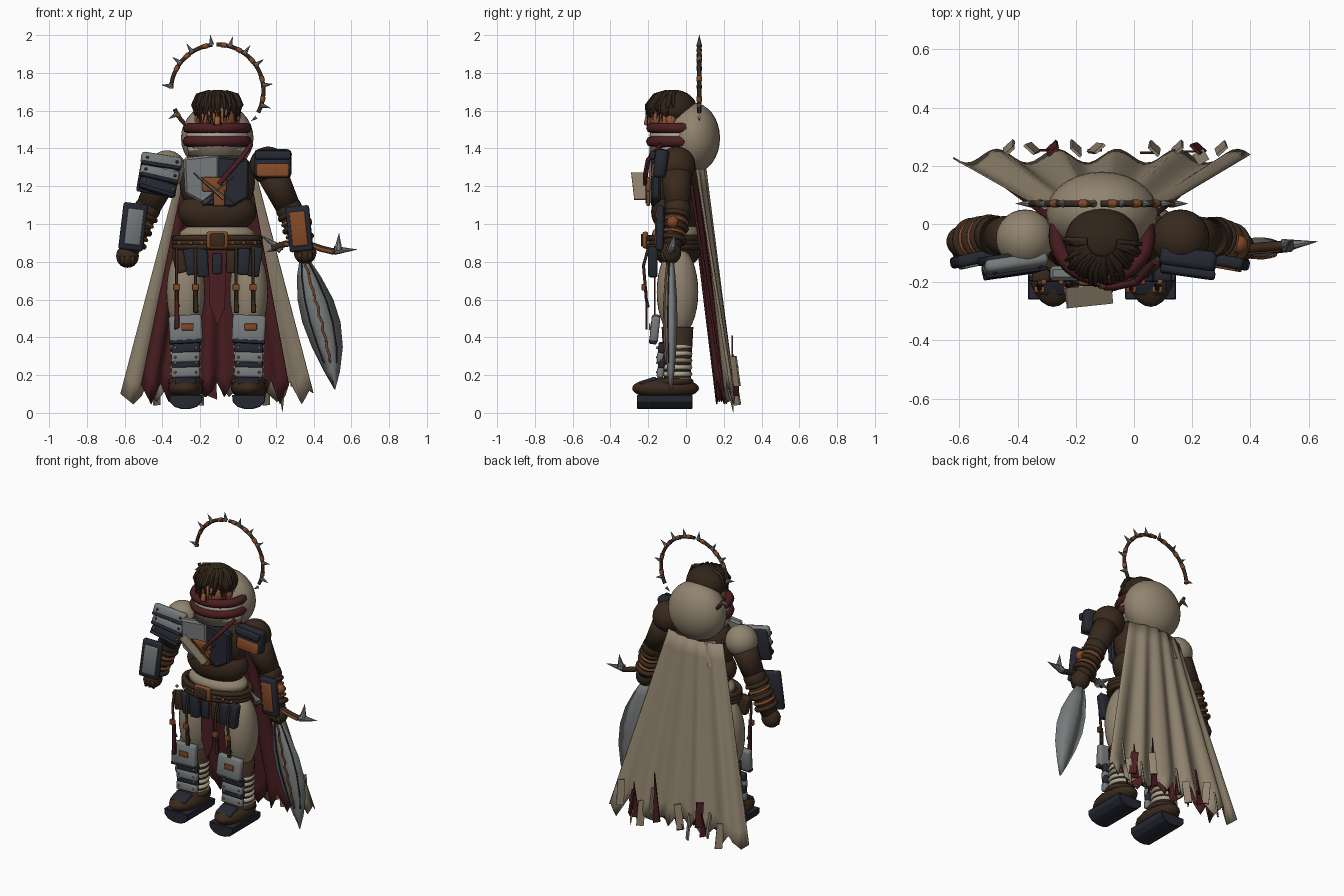
import bpy, bmesh, math, random
from mathutils import Vector, Matrix, Euler

random.seed(4)
if "Cube" in bpy.data.objects:
    bpy.data.objects.remove(bpy.data.objects["Cube"])
CX = -0.11  # body axis


def material(name, *rgb):
    m = bpy.data.materials.new(name)
    m.use_nodes = True
    m.diffuse_color = (*rgb, 1)
    m.node_tree.nodes["Principled BSDF"].inputs["Base Color"].default_value = (*rgb, 1)
    return m


linen = material("linen", .285, .23, .16)
bone = material("pale_wrap", .46, .41, .32)
steel = material("steel", .185, .197, .198)
navy = material("dark_iron", .019, .021, .032)
brown = material("dark_leather", .04, .022, .012)
hair_mat = material("hair_brown", .03, .018, .01)
rust = material("rust", .22, .066, .02)
red = material("dark_red", .07, .013, .015)
skin = material("skin", .3, .1, .04)


def add(name, bm, mat, smooth=False):
    bmesh.ops.recalc_face_normals(bm, faces=bm.faces)
    for f in bm.faces:
        f.smooth = smooth
    mesh = bpy.data.meshes.new(name)
    bm.to_mesh(mesh)
    bm.free()
    mesh.materials.append(mat)
    obj = bpy.data.objects.new(name, mesh)
    bpy.context.collection.objects.link(obj)
    return obj


def frame(loc, rot=(0, 0, 0)):
    return Matrix.Translation(loc) @ Euler([math.radians(a) for a in rot]).to_matrix().to_4x4()


def ball(name, mat, loc, size):
    bm = bmesh.new()
    size = size if isinstance(size, tuple) else (size,) * 3
    bmesh.ops.create_uvsphere(bm, u_segments=28, v_segments=16, radius=1,
                              matrix=Matrix.Translation(loc) @ Matrix.Diagonal((*size, 1)))
    return add(name, bm, mat, True)


def box(name, mat, loc, size, rot=(0, 0, 0), bevel=.008):
    bm = bmesh.new()
    bmesh.ops.create_cube(bm, size=1, matrix=Matrix.Diagonal((*size, 1)))
    if bevel:
        bmesh.ops.bevel(bm, geom=bm.edges[:], offset=bevel, segments=2, affect='EDGES', profile=.5)
    bm.transform(frame(loc, rot))
    return add(name, bm, mat, bevel > 0)


def cone(name, mat, a, b, ra, rb=0, sides=20):
    a, b = Vector(a), Vector(b)
    turn = (b - a).to_track_quat('Z', 'Y').to_matrix().to_4x4()
    bm = bmesh.new()
    bmesh.ops.create_cone(bm, cap_ends=True, segments=sides, radius1=ra, radius2=rb,
                          depth=(b - a).length, matrix=Matrix.Translation((a + b) / 2) @ turn)
    return add(name, bm, mat, sides > 8)


def tube(name, mat, pts, radius, closed=False, tips=None):
    cu = bpy.data.curves.new(name, 'CURVE')
    cu.dimensions, cu.bevel_depth, cu.bevel_resolution, cu.use_fill_caps = '3D', radius, 2, True
    sp = cu.splines.new('POLY')
    sp.points.add(len(pts) - 1)
    for i, p in enumerate(pts):
        sp.points[i].co = (*p, 1)
        sp.points[i].radius = tips[i] if tips else 1
    sp.use_cyclic_u = closed
    cu.materials.append(mat)
    obj = bpy.data.objects.new(name, cu)
    bpy.context.collection.objects.link(obj)
    bpy.ops.object.select_all(action='DESELECT')
    obj.select_set(True)
    bpy.context.view_layer.objects.active = obj
    bpy.ops.object.convert(target='MESH')


def ring(name, mat, loc, rx, ry, thick, axis=(0, 0, 1)):
    q = Vector(axis).to_track_quat('Z', 'Y')
    pts = [Vector(loc) + q @ Vector((rx * math.cos(a), ry * math.sin(a), 0))
           for a in (i * math.tau / 32 for i in range(32))]
    tube(name, mat, pts, thick, True)


def plate(name, mat, outline, y, thick=.02, bevel=.006):
    """Front-facing slab cut to an outline in x and z."""
    bm = bmesh.new()
    face = bm.faces.new([bm.verts.new((x, y, z)) for x, z in outline])
    moved = bmesh.ops.extrude_face_region(bm, geom=[face])["geom"]
    bmesh.ops.translate(bm, vec=(0, thick, 0), verts=[v for v in moved if isinstance(v, bmesh.types.BMVert)])
    if bevel:
        bmesh.ops.bevel(bm, geom=bm.edges[:], offset=bevel, segments=1, affect='EDGES')
    return add(name, bm, mat)


def framed(name, rim, panel, loc, size, rot=(0, 0, 0)):
    box(name, rim, loc, size, rot, .012)
    inset = frame(loc, rot) @ Vector((0, -size[1] / 2, 0))
    box(name + "_panel", panel, inset, (size[0] * .66, .016, size[2] * .76), rot, .006)


# Torso, hips and belt
ball("chest", brown, (CX, -.05, 1.22), (.2, .13, .2))
ball("abdomen", brown, (CX, -.055, 1.065), (.208, .13, .125))
ball("waist_cloth", linen, (CX, -.05, .945), (.2, .13, .065))
ball("hips", brown, (CX, -.045, .87), (.21, .125, .11))
for i in range(3):
    ring("belt", brown, (CX, -.06, .88 + .022 * i), .225, .14, .017)
framed("buckle", rust, brown, (CX, -.215, .915), (.115, .03, .09))
for i, x in enumerate((-.31, -.25, -.19, -.03, .03, .09)):
    box("belt_pouch", navy if i % 3 else brown, (x, -.175, .8), (.062, .05, .12 + .02 * (i % 3)), (0, 4 * (i - 3), 0), .01)
    ball("belt_stud", rust, (x, -.2, .9), .01)
plate("loincloth", red, [(-.16, .87), (-.06, .87), (-.07, .55), (-.11, .46), (-.15, .57)], -.17, .008, 0)
box("loincloth_strap", navy, (CX, -.185, .79), (.05, .02, .11))

# Hanging tassels over the thighs
for i, x in enumerate((-.325, -.225, -.01, .08)):
    tube("tassel_cord", brown, [(x, -.2, .87), (x, -.225, .78), (x, -.21, .6), (x + .01, -.2, .56)], .008)
    box("tassel_buckle", rust, (x, -.225, .665), (.036, .02, .034), bevel=.004)
    plate("tassel_strip", brown if i else red, [(x - .012, .65), (x + .012, .65), (x + .015, .45 + .08 * (i > 0)), (x - .012, .44 + .09 * (i > 0))], -.215, .012, .003)

# Legs, armour and boots
for s in (-1, 1):
    x = CX + s * .167
    ball("thigh", linen, (x, -.045, .64), (.102, .11, .24))
    cone("shin", brown, (x, -.045, .12), (x, -.045, .455), .066, .084)
    for i in range(6):
        ring("shin_wrap", bone if i % 3 else linen, (x, -.048, .17 + .036 * i), .07, .068, .014)
    box("knee_plate", steel, (x, -.165, .445), (.175, .045, .145), (-6, s * 3, 0), .014)
    box("knee_rim", navy, (x, -.175, .378), (.17, .04, .02), (-6, s * 3, 0), .006)
    box("knee_badge", rust, (x + .01, -.192, .455), (.065, .01, .035), bevel=.003)
    for i, (z, m) in enumerate(((.345, navy), (.295, steel), (.265, navy), (.215, steel))):
        box("shin_plate", m, (x, -.13 - .006 * (i % 2), z), (.15, .035, .055), (-5, s * 2, 0), .01)
        for t in (-1, 1):
            ball("shin_rivet", rust if i % 2 else steel, (x + t * .055, -.152, z), .007)
    ball("boot", brown, (x, -.108, .13), (.094, .177, .058))
    cone("ankle", brown, (x, -.045, .1), (x, -.045, .2), .085, .07)
    half = ((.088, .095), (.086, .06), (.06, .032), (.02, .02))
    plate("sole", navy, [(x + a, z) for a, z in half] + [(x - a, z) for a, z in reversed(half)], -.26, .295, .004)
    box("toe_plate", navy, (x, -.2, .168), (.11, .09, .025), (18, 0, 0))
    ring("boot_strap", brown, (x, -.06, .165), .08, .085, .016)

# Arms with wrapped forearms
arms = {-1: ((-.375, -.05, 1.29), (-.48, -.04, 1.08), (-.585, -.06, .83), linen),
        1: ((.16, -.05, 1.31), (.27, -.045, 1.08), (.355, -.08, .85), brown)}
for s, (top, elbow, hand, cap) in arms.items():
    ball("shoulder", cap, top, .1)
    cone("upper_arm", brown, top, elbow, .085, .065)
    ball("elbow", brown, elbow, .07)
    cone("forearm", brown, elbow, hand, .065, .048)
    ball("fist", brown, hand, (.06, .055, .062))
    e, h = Vector(elbow), Vector(hand)
    for i in range(5):
        ring("forearm_strap", rust if i % 2 else brown, e.lerp(h, .15 + .14 * i), .061, .061, .009 if i % 2 else .015, h - e)
    for i in range(3):
        cone("finger", brown, h + Vector((.025 * (i - 1), -.045, 0)), h + Vector((.028 * (i - 1), -.03, -.05)), .014, .01, 10)
framed("right_vambrace", navy, steel, (-.555, -.12, .985), (.13, .04, .25), (0, 7, 12))
framed("left_vambrace", navy, rust, (.325, -.13, .975), (.125, .04, .24), (0, -6, -10))
ball("elbow_stud", rust, (.36, -.07, 1.01), .032)

# Shoulder armour
box("right_pauldron_base", navy, (-.42, -.115, 1.255), (.21, .03, .2), (0, 10, 8), .01)
for i, m in enumerate((steel, steel, navy)):
    turn = (-15, 9 + 4 * i, 8)
    spot = frame((-.405 - .01 * i, -.135 - .004 * i, 1.335 - .067 * i), turn)
    box("right_pauldron_plate", m, spot.translation, (.22 - .01 * i, .045, .066), turn, .016)
    box("right_pauldron_rim", navy, spot @ Vector((0, -.008, -.03)), (.21 - .01 * i, .046, .018), turn, .006)
    for t in (-1, 1):
        ball("pauldron_rivet", rust if i > 1 else navy, spot @ Vector((t * .08, -.022, 0)), .008)
box("left_pauldron", navy, (.185, -.125, 1.32), (.195, .07, .15), (-8, 0, -8), .02)
box("left_pauldron_panel", rust, (.185, -.16, 1.285), (.17, .025, .07), (-8, 0, -8))
box("left_pauldron_rim", navy, (.185, -.165, 1.365), (.19, .03, .045), (-8, 0, -8), .01)

# Breastplate
plate("steel_breastplate", steel, [(-.29, 1.35), (-.1, 1.37), (-.1, 1.2), (-.17, 1.1), (-.28, 1.16)], -.195, .05, .012)
plate("iron_breastplate", navy, [(-.11, 1.36), (.06, 1.34), (.055, 1.14), (-.03, 1.09), (-.2, 1.1), (-.14, 1.14)], -.185, .05, .01)
box("chest_badge", rust, (-.125, -.2, 1.21), (.13, .022, .075))
box("chest_badge_tail", rust, (-.1, -.2, 1.14), (.06, .02, .09))
for s in (-1, 1):
    box("chest_strap", brown, (CX, -.21, 1.18), (.22, .008, .008), (0, s * 38, 0), 0)
tube("red_sash", red, [(.07, -.13, 1.42), (.01, -.2, 1.34), (-.06, -.215, 1.26), (-.1, -.215, 1.21)], .013)
box("scarf_tail", linen, (-.155, -.247, 1.2), (.21, .07, .007), (0, 42, 6), 0)
box("scarf_back_tail", linen, (-.25, .085, 1.22), (.07, .012, .16), (12, 10, 20), 0)

# Hood bundle, neck wraps, head and hair
ball("hood_bundle", linen, (CX, .037, 1.455), (.192, .143, .187))
cone("neck_cloth", linen, (CX, -.04, 1.36), (CX, -.04, 1.52), .155, .15)
for z, m, r, t in ((1.508, red, .155, .028), (1.472, bone, .148, .018), (1.437, red, .155, .029), (1.395, bone, .14, .02)):
    ring("neck_wrap", m, (CX, -.04, z), r, r - .012, t)
ball("face", skin, (CX, -.09, 1.56), (.105, .105, .1))
box("nose", skin, (CX, -.2, 1.545), (.03, .04, .05), (-15, 0, 0), .01)
for s in (-1, 1):
    ball("eye", navy, (CX + s * .04, -.18, 1.57), (.016, .012, .008))
    ball("ear", skin, (CX + s * .105, -.08, 1.555), (.015, .025, .035))
ball("hair_cap", hair_mat, (CX, -.06, 1.61), (.128, .118, .1))
for i in range(60):
    a = math.radians(random.uniform(-185, 5))
    c, d = math.cos(a), math.sin(a)
    drop = random.uniform(.04, .13) if d < -.4 else random.uniform(.03, .08)
    grow, sway = random.uniform(.88, 1.08), random.uniform(-.02, .02)
    tube("hair_lock", hair_mat if i % 3 else brown,
         [(CX + .05 * c, -.06 + .05 * d, 1.7), (CX + .09 * c + sway, -.06 + .1 * d * grow, 1.683),
          (CX + .115 * c + sway, -.06 + .14 * d * grow, 1.63), (CX + .12 * c - sway / 2, -.06 + .142 * d * grow, 1.63 - drop)],
         .009, tips=[1, 1, .8, .1])


# Broken spiked halo
def halo(deg, r=.245):
    a = math.radians(deg)
    return (CX + r * math.cos(a), .07, 1.705 + r * math.sin(a))


for start, end in ((-28, 91), (96, 176), (203, 228)):
    steps = max(3, (end - start) // 5)
    tube("halo_arc", brown, [halo(start + (end - start) * i / steps) for i in range(steps + 1)], .011)
for deg in (-18, 7, 34, 54, 74, 97, 123, 143, 174, 210):
    cone("halo_spike", steel, halo(deg), halo(deg, .3), .014, sides=8)
    tube("halo_sleeve", rust, [halo(deg + t) for t in ((0, 3) if deg > 170 else (5, 8, 11))], .0135)
cone("halo_shard", steel, halo(-34, .25), halo(-42, .24), .01, sides=8)


# Cape: pleated sheets with torn hems
def cape(name, mat, top_w, low_w, top_y, low_y, mid, low):
    bm, cols, rows, grid = bmesh.new(), 48, 12, []
    tooth = [random.uniform(.03, .13) for _ in range(cols)]
    for i in range(cols + 1):
        u = i / cols - .5
        hem = low + .05 * (1 - abs(2 * u)) + tooth[i // 6] * abs(i % 6 - 3) / 3
        line = []
        for j in range(rows + 1):
            v = j / rows
            x = CX + mid * v + u * (top_w + (low_w - top_w) * v)
            y = top_y + (low_y - top_y) * v + .02 * (.2 + v) * math.sin(u * 31) - .05 * (2 * u) ** 2 * (1 - v)
            line.append(bm.verts.new((x, y, 1.29 + (hem - 1.29) * v)))
        grid.append(line)
    for i in range(cols):
        for j in range(rows):
            bm.faces.new((grid[i][j], grid[i + 1][j], grid[i + 1][j + 1], grid[i][j + 1]))
    obj = add(name, bm, mat, True)
    obj.modifiers.new("thickness", 'SOLIDIFY').thickness = .006


cape("outer_cape", linen, .4, 1.02, .105, .235, 0, .04)
cape("cape_lining", red, .34, .78, .06, .185, -.01, .04)
for i, x in enumerate((-.43, -.35, -.28, -.2, -.13, .07, .15, .22, .3)):
    strip = red if i in (2, 7) else linen
    box("torn_strip", strip, (x, .26, .12 + .05 * (i % 3)), (.045, .01, .16), (7, random.uniform(-8, 8), 42 * (-1) ** i), 0)
for x, h in ((-.3, .12), (-.13, .1), (.05, .29), (.2, .19)):
    plate("cape_tear", red, [(x - .03, .09), (x + .02, .07), (x + .01, .12 + h)], .255 - h * .05, .008, 0)
cone("hem_point", linen, (.23, .23, .2), (.235, .25, 0), .03, sides=4)

# Leaf-bladed sword held point down
stations = ((.81, .325, .38), (.72, .312, .44), (.6, .315, .505), (.48, .34, .543), (.35, .39, .555), (.22, .455, .54), (.125, .51, .515))
bm, previous = bmesh.new(), None
for z, a, b in stations:
    m, t = (a + b) / 2, .008 + .13 * (b - a)
    loop = [bm.verts.new(p) for p in ((a, -.08, z), (m, -.08 - t, z), (b, -.08, z), (m, -.08 + t, z))]
    if previous:
        for k in range(4):
            bm.faces.new((previous[k], previous[k - 1], loop[k - 1], loop[k]))
    else:
        bm.faces.new(loop)
    previous = loop
bm.faces.new(previous)
add("sword_blade", bm, steel, True)


def blade_line(name, mat, share, radius, wave):
    pts = []
    for p, q in zip(stations[:-2], stations[1:]):
        for k in range(3):
            z, a, b = Vector(p).lerp(Vector(q), k / 3)
            depth = (.008 + .13 * (b - a)) * (1 - abs(2 * share - 1))
            pts.append((a + (b - a) * share + wave * math.sin(z * 70), -.082 - depth, z))
    tube(name, mat, pts, radius)


blade_line("blade_vein", rust, .5, .006, .006)
blade_line("blade_left_groove", navy, .2, .004, 0)
blade_line("blade_right_groove", navy, .8, .004, 0)
guard = [(.18, -.08, .87), (.25, -.085, .895), (.34, -.09, .905), (.44, -.08, .87), (.5, -.075, .855), (.55, -.07, .865)]
tube("sword_guard", brown, guard, .017)
tube("guard_binding", rust, [(x, y - .012, z - .004) for x, y, z in guard[1:5]], .01)
cone("sword_grip", brown, (.35, -.08, .8), (.36, -.08, .98), .022, .02)
for a, b in (((.51, .86), (.635, .865)), ((.53, .86), (.535, .955)), ((.23, .865), (.115, .945)), ((.23, .885), (.15, .85))):
    cone("guard_spike", steel, (a[0], -.075, a[1]), (b[0], -.06, b[1]), .024, sides=8)
